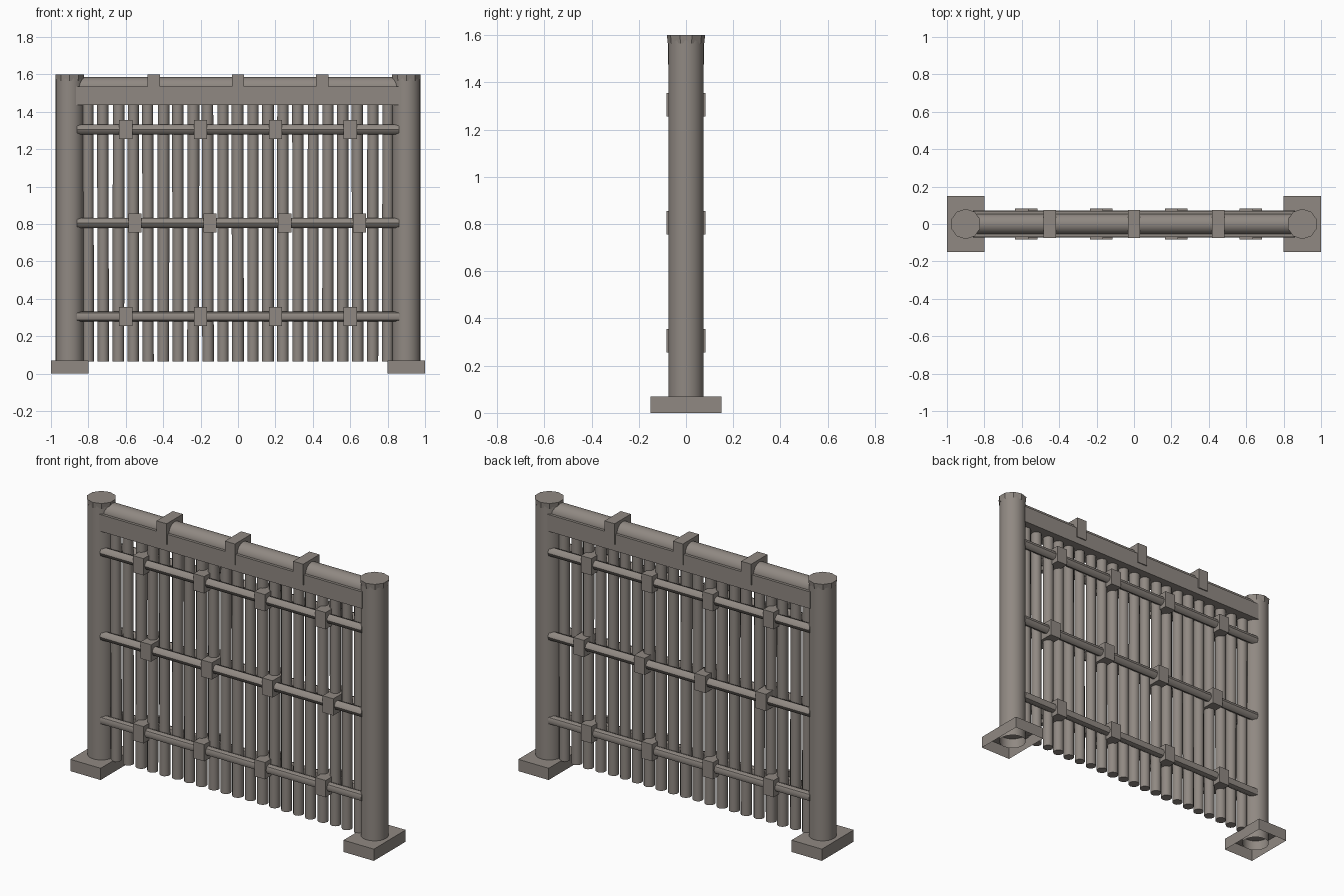
import bpy
import bmesh
import random
from math import pi
from mathutils import Matrix, Vector

if "Cube" in bpy.data.objects:
    bpy.data.objects.remove(bpy.data.objects["Cube"])

random.seed(4)
wood = bpy.data.materials.new("weathered_wood")
wood.use_nodes = True
colour = (0.28, 0.25, 0.225, 1)
wood.diffuse_color = colour
wood.node_tree.nodes["Principled BSDF"].inputs["Base Color"].default_value = colour


def finish(name, bm, smooth=False):
    mesh = bpy.data.meshes.new(name)
    bm.to_mesh(mesh)
    bm.free()
    mesh.materials.append(wood)
    obj = bpy.data.objects.new(name, mesh)
    bpy.context.collection.objects.link(obj)
    if smooth:
        bpy.ops.object.select_all(action="DESELECT")
        obj.select_set(True)
        bpy.context.view_layer.objects.active = obj
        bpy.ops.object.shade_smooth_by_angle(angle=pi / 4)
    return obj


def box(name, centre, size, open_bottom=False):
    bm = bmesh.new()
    bmesh.ops.create_cube(bm, size=1, matrix=Matrix.Translation(centre) @ Matrix.Diagonal((*size, 1)))
    if open_bottom:
        bm.normal_update()
        under = [f for f in bm.faces if f.normal.z < -0.9]
        bmesh.ops.delete(bm, geom=under, context="FACES_ONLY")
    return finish(name, bm)


def pole(name, start, end, radius, sides, end_radius=None, caps=True, smooth=True):
    start, end = Vector(start), Vector(end)
    axis = end - start
    place = Matrix.Translation((start + end) / 2) @ axis.to_track_quat("Z", "Y").to_matrix().to_4x4()
    bm = bmesh.new()
    bmesh.ops.create_cone(bm, cap_ends=caps, segments=sides, radius1=radius,
                          radius2=end_radius or radius, depth=axis.length, matrix=place)
    return finish(name, bm, smooth)


# Posts with hollow footings and slightly flared caps
for side, x in (("right", -0.9), ("left", 0.9)):
    box(f"{side}_footing", (x, 0, 0.035), (0.2, 0.3, 0.07), open_bottom=True)
    pole(f"{side}_post", (x, 0, 0.01), (x, 0, 1.58), 0.075, 24, caps=False)
    pole(f"{side}_post_cap", (x, 0, 1.565), (x, 0, 1.6), 0.077, 10, 0.081, smooth=False)

# Upright pickets
for i in range(21):
    x = (i - 10) * 0.08
    y = random.uniform(-0.004, 0.004)
    lean = random.uniform(-0.004, 0.004)
    pole(f"picket_{i + 1}", (x, y, 0.065), (x + lean, y, 1.45), random.uniform(0.029, 0.032), 12)

# Paired cross rails with binding blocks
for level, z, shift in (("lower", 0.305, 0), ("middle", 0.805, 0.05), ("upper", 1.305, 0)):
    for side, y in (("front", -0.045), ("back", 0.045)):
        pole(f"{level}_{side}_rail", (-0.86, y, z), (0.86, y, z), 0.027, 8)
    for i in range(4):
        x = -0.6 + i * 0.4 + shift
        box(f"{level}_binding_{i + 1}", (x, 0, z), (0.07, 0.164, 0.1))

# Top board, round ridge pole and its straps
box("top_board", (0, 0, 1.485), (1.73, 0.14, 0.1))
pole("ridge_pole", (-0.86, 0, 1.53), (0.86, 0, 1.53), 0.055, 16)
for i in range(3):
    box(f"ridge_strap_{i + 1}", ((i - 1) * 0.45, 0, 1.5375), (0.066, 0.152, 0.125))
